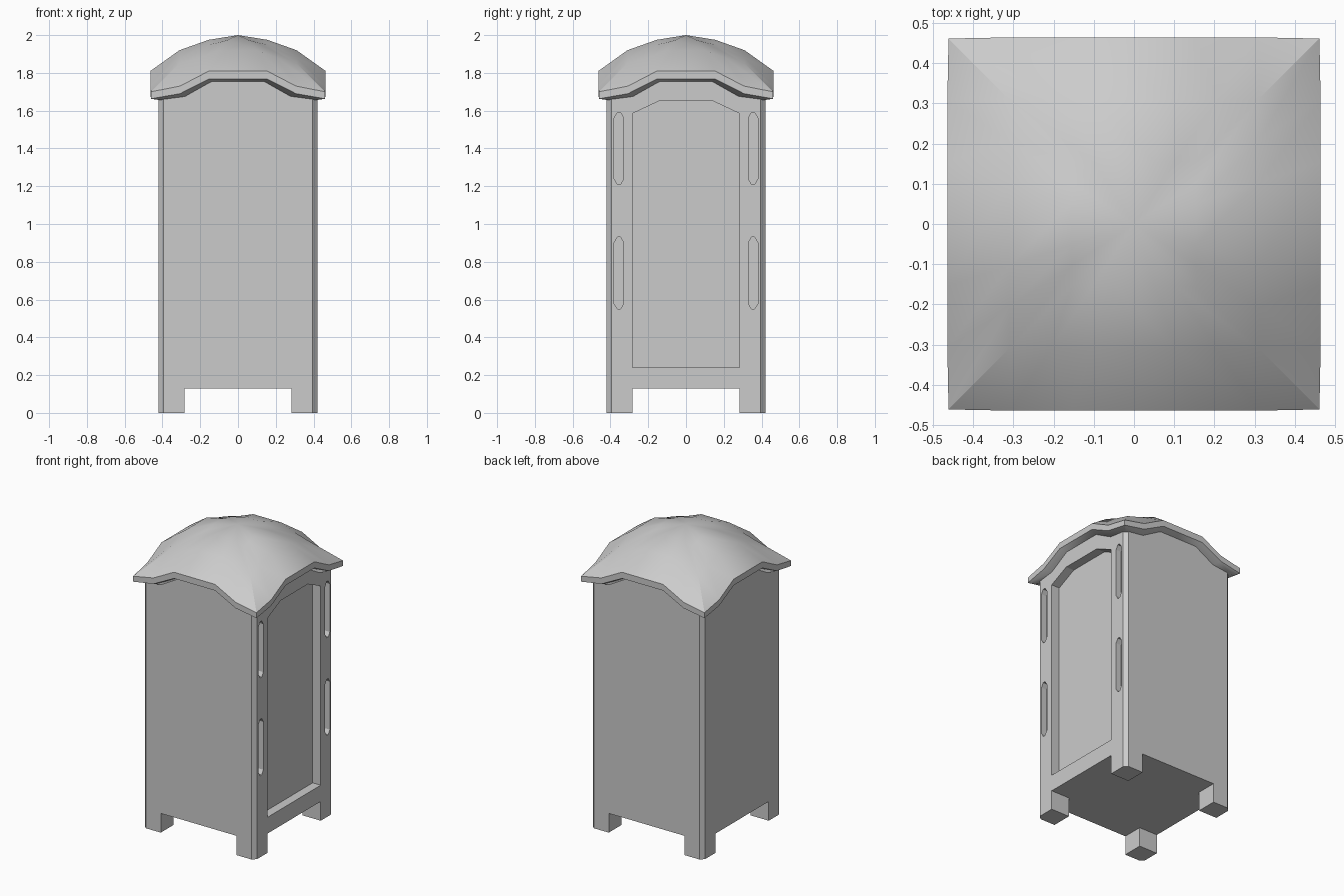
import bpy, bmesh, math

if "Cube" in bpy.data.objects:
    bpy.data.objects.remove(bpy.data.objects["Cube"])

FR = [-1, -2/3, -1/3, 1/3, 2/3]          # points along one side of a square ring


def ring(bm, half, corner, heights, fracs, bulge=0.0):
    """Square ring; heights maps |fraction| to z, repeated on four sides."""
    out = []
    for k in range(4):
        c, s = round(math.cos(k * math.pi / 2)), round(math.sin(k * math.pi / 2))
        for f in fracs:
            x, y = f * corner, -half - (bulge if abs(f) < 0.9 else 0)
            z = heights[round(abs(f) * 3)]
            out.append(bm.verts.new((c * x - s * y, s * x + c * y, z)))
    return out


def bridge(bm, a, b):
    n = len(a)
    for i in range(n):
        j = (i + 1) % n
        bm.faces.new((a[i], a[j], b[j], b[i]))


def fan(bm, r, z):
    v = bm.verts.new((0, 0, z))
    for i in range(len(r)):
        bm.faces.new((r[i], r[(i + 1) % len(r)], v))


def finish(bm, name):
    bmesh.ops.recalc_face_normals(bm, faces=bm.faces[:])
    me = bpy.data.meshes.new(name)
    bm.to_mesh(me)
    bm.free()
    ob = bpy.data.objects.new(name, me)
    bpy.context.collection.objects.link(ob)
    return ob


def prism_x(name, pts, x0, x1):
    """Extrude a (y, z) outline along x."""
    bm = bmesh.new()
    a = [bm.verts.new((x0, y, z)) for y, z in pts]
    b = [bm.verts.new((x1, y, z)) for y, z in pts]
    bridge(bm, a, b)
    bm.faces.new(a)
    bm.faces.new(b)
    return finish(bm, name)


# Cabinet: chamfered box whose wall tops follow the arched eaves
W, FLAT = 0.42, 0.395
bm = bmesh.new()
full = FR + [1]
top = ring(bm, W, FLAT, {1: 1.765, 2: 1.685, 3: 1.665}, full)
bot = ring(bm, W, FLAT, {1: 0, 2: 0, 3: 0}, full)
bridge(bm, bot, top)
bm.faces.new(bot)
fan(bm, top, 1.78)
body = finish(bm, "cabinet")

# Cutters: leg gaps both ways, door recess, four pointed slots
L = 0.283
gap = [(-L, -0.1), (L, -0.1), (L, 0.13), (-L, 0.13)]
cutters = [prism_x("leg_gap_a", gap, -0.6, 0.6), prism_x("leg_gap_b", gap, -0.6, 0.6)]
cutters[1].rotation_euler.z = math.pi / 2
door = [(-L, 0.24), (L, 0.24), (L, 1.585), (0.145, 1.65), (-0.145, 1.65), (-L, 1.585)]
cutters.append(prism_x("door_recess", door, W - 0.06, 0.6))
for side in (-1, 1):
    for z0 in (0.55, 1.21):
        y, w, h, t = side * 0.355, 0.025, 0.38, 0.028
        slot = [(y - w, z0 + t), (y - 0.008, z0), (y + 0.008, z0), (y + w, z0 + t),
                (y + w, z0 + h - t), (y + 0.008, z0 + h), (y - 0.008, z0 + h), (y - w, z0 + h - t)]
        cutters.append(prism_x("slot", slot, W - 0.04, 0.6))
bpy.context.view_layer.objects.active = body
for c in cutters:
    c.hide_render = True
    m = body.modifiers.new(c.name, 'BOOLEAN')
    m.operation, m.solver, m.object = 'DIFFERENCE', 'EXACT', c
    bpy.ops.object.modifier_apply(modifier=m.name)
for c in cutters:
    bpy.data.objects.remove(c)

# Roof: domed square canopy with arched eaves and a soffit
bm = bmesh.new()
rings = [
    ring(bm, 0.155, 0.155, {1: 1.975, 2: 1.96, 3: 1.95}, FR),
    ring(bm, 0.31, 0.31, {1: 1.92, 2: 1.88, 3: 1.85}, FR),
    ring(bm, 0.461, 0.461, {1: 1.81, 2: 1.73, 3: 1.70}, FR, 0.003),
    ring(bm, 0.461, 0.461, {1: 1.768, 2: 1.69, 3: 1.663}, FR, 0.003),
    ring(bm, 0.415, 0.415, {1: 1.752, 2: 1.674, 3: 1.656}, FR),
]
fan(bm, rings[0], 2.0)
for a, b in zip(rings, rings[1:]):
    bridge(bm, a, b)
fan(bm, rings[-1], 1.72)
roof = finish(bm, "roof")
bpy.ops.object.select_all(action='DESELECT')
roof.select_set(True)
bpy.context.view_layer.objects.active = roof
bpy.ops.object.shade_smooth_by_angle(angle=math.radians(30))
